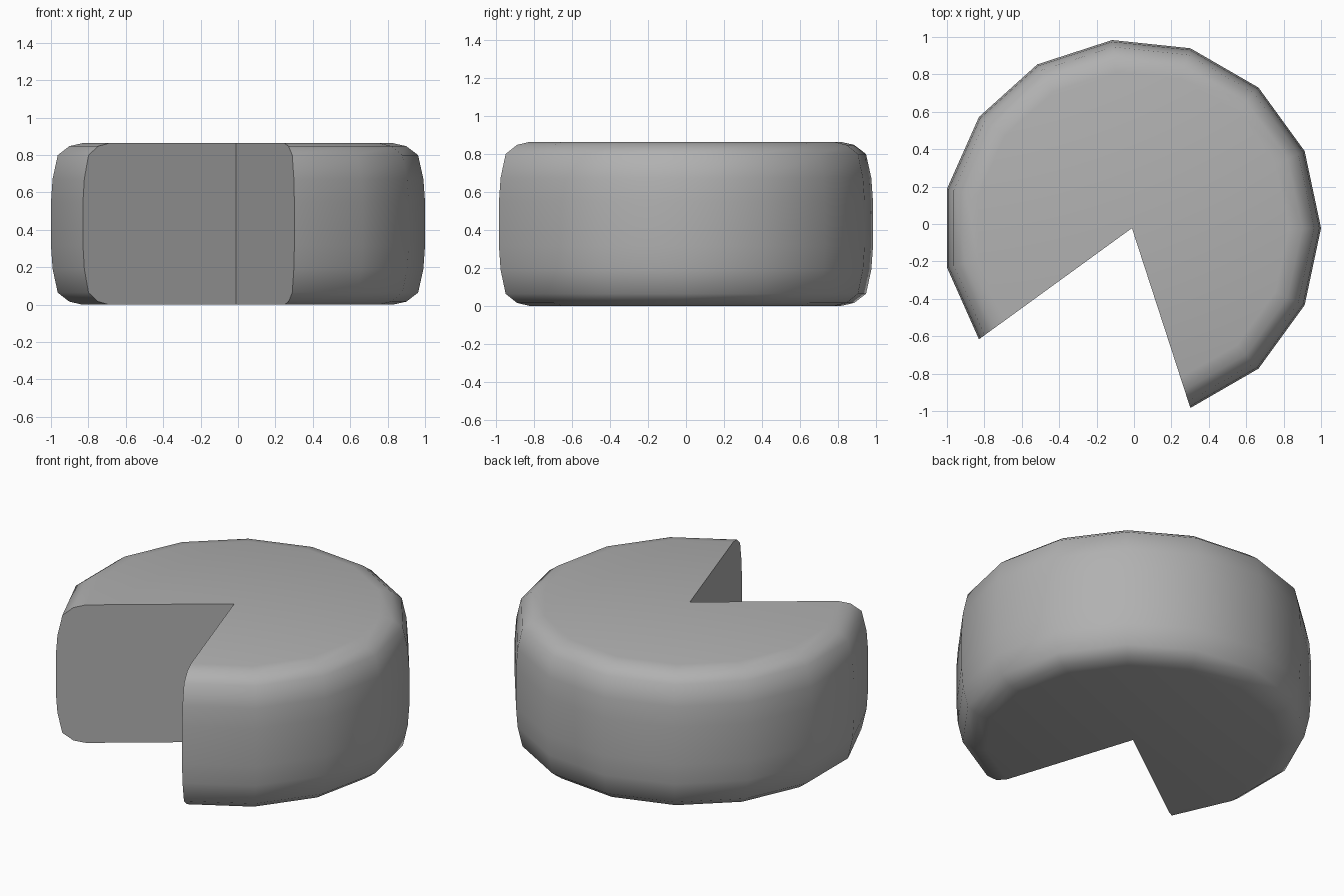
import bpy, bmesh
from math import sin, cos, radians

if "Cube" in bpy.data.objects:
    bpy.data.objects.remove(bpy.data.objects["Cube"])

SIDES = 15                      # full wheel would have 15 sides, 12 are kept
KEPT = 12
CX, CY, H = -0.011, -0.022, 0.863

# rounded half profile (radius, height), mirrored top to bottom
half = [(0.84, 0.0), (0.911, 0.016), (0.974, 0.064), (1.002, 0.19), (1.011, 0.315)]
profile = half + [(r, H - z) for r, z in reversed(half)]

bm = bmesh.new()
axis_bottom = bm.verts.new((CX, CY, 0))
axis_top = bm.verts.new((CX, CY, H))

# profile copies swept around the axis
columns = []
for i in range(KEPT + 1):
    a = radians(-72 + i * 360 / SIDES)
    columns.append([bm.verts.new((CX + r * cos(a), CY + r * sin(a), z)) for r, z in profile])

# outer wall and top and bottom caps
for a, b in zip(columns, columns[1:]):
    for j in range(len(profile) - 1):
        bm.faces.new((a[j], b[j], b[j + 1], a[j + 1]))
    bm.faces.new((axis_top, a[-1], b[-1]))
    bm.faces.new((axis_bottom, b[0], a[0]))

# two flat cut faces of the missing wedge
bm.faces.new([axis_bottom] + columns[0] + [axis_top])
bm.faces.new([axis_top] + columns[-1][::-1] + [axis_bottom])
bmesh.ops.recalc_face_normals(bm, faces=bm.faces[:])

mesh = bpy.data.meshes.new("cut_wheel")
bm.to_mesh(mesh)
bm.free()
wheel = bpy.data.objects.new("cut_wheel", mesh)
bpy.context.collection.objects.link(wheel)

# darker grey surface
grey = bpy.data.materials.new("dark_grey")
grey.diffuse_color = (0.44, 0.44, 0.44, 1)
grey.use_nodes = True
grey.node_tree.nodes["Principled BSDF"].inputs["Base Color"].default_value = grey.diffuse_color
mesh.materials.append(grey)

# smooth rim, sharp cut edges
bpy.context.view_layer.objects.active = wheel
wheel.select_set(True)
bpy.ops.object.shade_smooth_by_angle(angle=radians(50))
